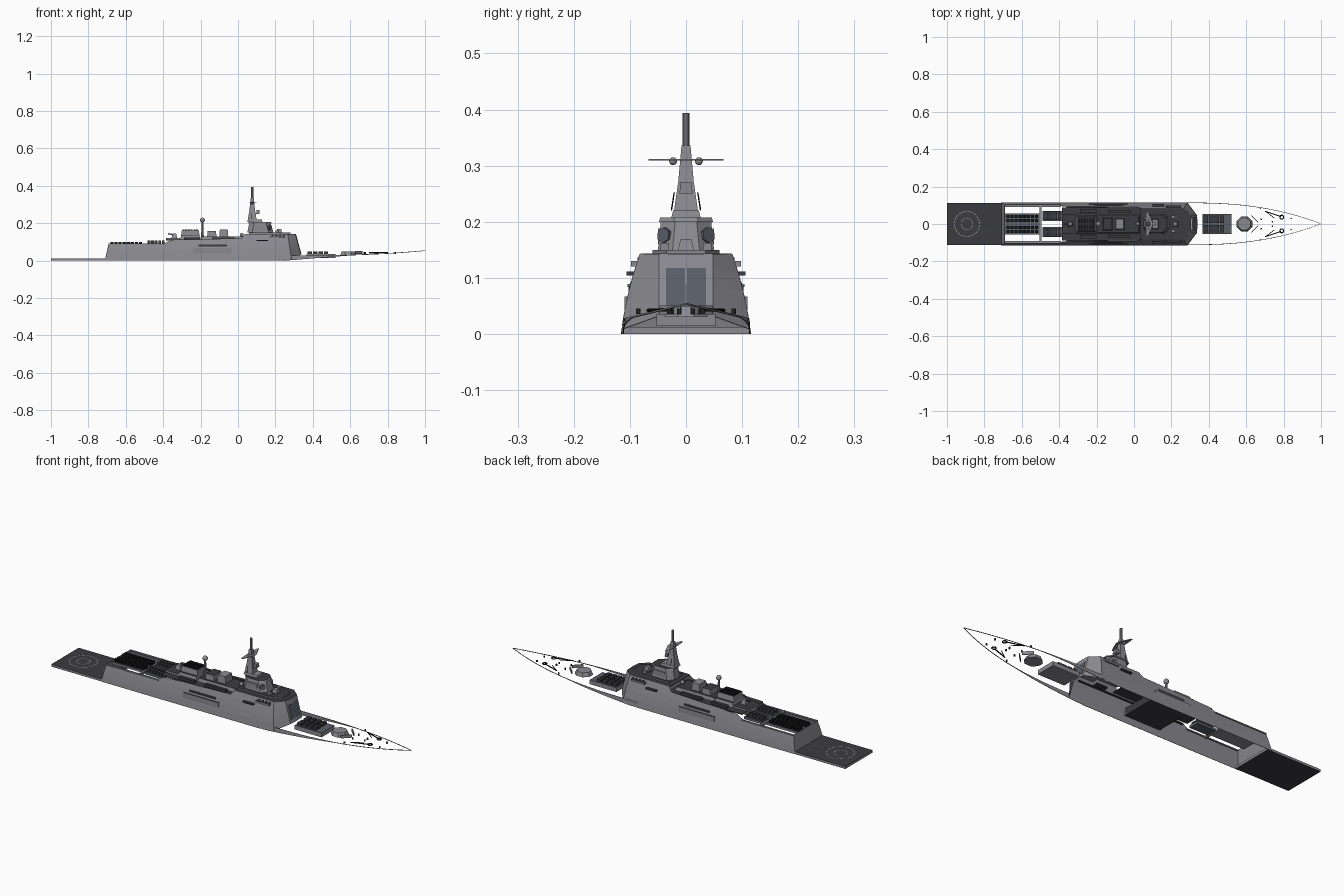
import bpy, bmesh, math
from mathutils import Vector

if "Cube" in bpy.data.objects:
    bpy.data.objects.remove(bpy.data.objects["Cube"], do_unlink=True)


def material(name, rgb):
    m = bpy.data.materials.new(name)
    m.use_nodes = True
    m.diffuse_color = (*rgb, 1)
    m.node_tree.nodes["Principled BSDF"].inputs["Base Color"].default_value = (*rgb, 1)
    return m


GREY = material("hull grey", (0.26, 0.255, 0.28))
DARK = material("deck dark grey", (0.045, 0.043, 0.05))
BLACK = material("black fittings", (0.008, 0.008, 0.008))
SLATE = material("slate panel", (0.1, 0.115, 0.14))
PALE = material("deck marking", (0.45, 0.45, 0.45))


def finish(name, bm, mats, rule=None, closed=True):
    if closed:
        bmesh.ops.recalc_face_normals(bm, faces=bm.faces)
    bm.normal_update()
    if rule:
        for f in bm.faces:
            f.material_index = rule(f)
    me = bpy.data.meshes.new(name)
    bm.to_mesh(me)
    bm.free()
    for m in mats:
        me.materials.append(m)
    ob = bpy.data.objects.new(name, me)
    bpy.context.collection.objects.link(ob)
    return ob


def loft(name, rings, mats, rule=None, cap=True):
    """Skin a list of rings with equal point counts."""
    bm = bmesh.new()
    rows = [[bm.verts.new(p) for p in r] for r in rings]
    n = len(rows[0])
    for a, b in zip(rows, rows[1:]):
        for i in range(n if cap else n - 1):
            j = (i + 1) % n
            bm.faces.new((a[i], a[j], b[j], b[i]))
    if cap:
        bm.faces.new(rows[0])
        bm.faces.new(rows[-1])
    return finish(name, bm, mats, rule, cap)


def top_dark(f):
    return 1 if f.normal.z > 0.9 else 0


def block(name, x, y, z, mat=GREY, inset=0.0, top=None):
    """Box from ranges, with an optional inward slope and roof colour."""
    rings = [[(x[0] + d, y[0] + d, h), (x[1] - d, y[0] + d, h),
              (x[1] - d, y[1] - d, h), (x[0] + d, y[1] - d, h)]
             for h, d in ((z[0], 0), (z[1], inset))]
    return loft(name, rings, [mat, top or mat], top_dark)


def pair(name, x, y, z, *args, **kw):
    block(name + "_left", x, y, z, *args, **kw)
    block(name + "_right", x, (-y[1], -y[0]), z, *args, **kw)


def slab(name, outline, z0, z1, mats):
    """Plate from half an outline, mirrored across the centreline."""
    full = outline + [(x, -y) for x, y in reversed(outline)]
    return loft(name, [[(x, y, z) for x, y in full] for z in (z0, z1)], mats, top_dark)


def rod(name, a, b, r, mat, r2=None, sides=10):
    a, b = Vector(a), Vector(b)
    bm = bmesh.new()
    bmesh.ops.create_cone(bm, cap_ends=True, segments=sides, radius1=r,
                          radius2=r if r2 is None else r2, depth=(b - a).length)
    ob = finish(name, bm, [mat])
    ob.location = (a + b) / 2
    ob.rotation_euler = (b - a).to_track_quat('Z', 'Y').to_euler()
    return ob


def ball(name, c, r, mat=GREY):
    bm = bmesh.new()
    bmesh.ops.create_uvsphere(bm, u_segments=16, v_segments=10, radius=r)
    for f in bm.faces:
        f.smooth = True
    finish(name, bm, [mat]).location = c


def dashes(name, c, r, width, count, fill, mat):
    """Flat ring made of dashes."""
    bm = bmesh.new()
    for i in range(count):
        pts = []
        for a, q in ((0, r), (fill, r), (fill, r + width), (0, r + width)):
            t = math.tau * (i + a) / count
            pts.append(bm.verts.new((c[0] + q * math.cos(t), c[1] + q * math.sin(t), c[2])))
        bm.faces.new(pts)
    finish(name, bm, [mat], closed=False)


def hatches(name, x, y, z, nx, ny, mat=BLACK):
    """Grid of raised hatch lids joined in one mesh."""
    bm = bmesh.new()
    dx, dy = (x[1] - x[0]) / nx, (y[1] - y[0]) / ny
    for i in range(nx):
        for j in range(ny):
            r = bmesh.ops.create_cube(bm, size=1)["verts"]
            bmesh.ops.scale(bm, vec=(dx * 0.8, dy * 0.8, z[1] - z[0]), verts=r)
            bmesh.ops.translate(bm, verts=r, vec=(x[0] + dx * (i + .5), y[0] + dy * (j + .5), sum(z) / 2))
    finish(name, bm, [mat])


def wall_y(z):
    return 0.114 - 0.12 * z - 0.8 * z * z


# flight deck with landing marks
loft("flight_deck", [[(x, y, z) for x, y in ((-1, -.113), (-.69, -.113), (-.69, .113), (-1, .113))]
                     for z in (0, .012)], [GREY, DARK], lambda f: int(abs(f.normal.z) > .9))
dashes("landing_ring_outer", (-.893, 0, .0128), .066, .003, 24, .7, PALE)
dashes("landing_ring_inner", (-.893, 0, .0128), .03, .003, 14, .7, PALE)
block("landing_line", (-.83, -.7), (-.001, .001), (.012, .0128), PALE)

# superstructure shell: (x at foot, x at top, fixed half width or None, foot z, top z)
half = [(-.71, -.69, 0, 0, .09), (-.71, -.69, None, 0, .09), (-.4, -.4, None, 0, .09),
        (-.36, -.36, None, 0, .108), (-.05, -.05, None, 0, .118), (.02, .02, None, 0, .12),
        (.04, .04, None, 0, .142), (.2, .2, None, 0, .142), (.285, .265, None, .008, .142),
        (.335, .305, .047, .032, .142), (.338, .308, 0, .032, .142)]
rings = []
for t in (0, .25, .5, .75, 1):
    row = []
    for xa, xb, w, za, zb in half:
        z = za + (zb - za) * t
        row.append((xa + (xb - xa) * t, wall_y(z) if w is None else w, z))
    rings.append(row + [(x, -y, z) for x, y, z in row[-2::-1]])
shell = loft("superstructure_walls", rings, [GREY], cap=False)
shell.modifiers.new("thickness", 'SOLIDIFY').thickness = 0.002

# decks inside the walls
slab("midship_deck", [(-.385, .087), (.05, .087)], .108, .112, [DARK, DARK])
slab("forward_deck", [(.035, .081), (.265, .081), (.305, .046)], .138, .143, [GREY, DARK])
slab("bridge_roof", [(.06, .06), (.22, .06), (.28, .035)], .143, .15, [GREY, DARK])
block("boat_bay", (-.24, -.035), (-.106, .106), (.03, .066), DARK)
pair("boat_bay_door", (-.24, -.035), (.1, .11), (.032, .067), top=DARK)
pair("boat_bay_opening", (-.21, -.06), (.096, .1025), (.07, .086), DARK)
pair("side_step", (-.36, .25), (.084, .094), (.096, .1), DARK)

# front face panel and bridge windows
loft("front_panel", [[(.338 - .273 * (z - .032) + d, y, z) for y in (-.036, .036) for d in
                      ((0, .002) if y < 0 else (.002, 0))] for z in (.05, .118)], [SLATE])
pair("bridge_wing", (.17, .25), (.055, .098), (.12, .13), top=DARK)
pair("wing_platform", (.1, .16), (.065, .106), (.104, .111), DARK)
for i in range(4):
    pair("bridge_window_%d" % i, (.18 + i * .02, .19 + i * .02), (.08, .0865), (.131, .136), BLACK)

# aft missile cells
block("aft_cell_base", (-.69, -.505), (-.056, .056), (.076, .086), GREY, top=SLATE)
block("aft_cross_beam", (-.505, -.495), (-.1, .1), (.08, .092))
for s, side in ((1, "left"), (-1, "right")):
    ys = sorted((s * .01, s * .05))
    hatches("aft_cell_lids_" + side, (-.685, -.51), ys, (.086, .1), 8, 2)
    ys = sorted((s * .018, s * .068))
    hatches("launcher_lids_" + side, (-.485, -.39), ys, (.092, .108), 5, 2, DARK)
pair("launcher_base", (-.49, -.385), (.015, .07), (.08, .093), SLATE)
pair("side_coaming", (-.69, -.39), (.092, .104), (.084, .089))

# funnel, deckhouses and rear sensors
block("rear_deckhouse", (-.385, -.31), (-.05, .05), (.108, .122), top=DARK)
block("rear_gun_mount", (-.355, -.325), (-.014, .014), (.122, .146), inset=.006)
rod("rear_gun_barrel", (-.34, 0, .138), (-.375, 0, .144), .003, DARK)
block("funnel_house", (-.31, -.2), (-.055, .055), (.11, .135), inset=.006, top=DARK)
block("funnel", (-.305, -.205), (-.04, .04), (.13, .162), inset=.005, top=DARK)
hatches("funnel_grilles", (-.298, -.212), (-.032, .032), (.162, .167), 6, 2)
block("middle_deckhouse", (-.2, .03), (-.05, .05), (.11, .13), inset=.005, top=DARK)
block("middle_house", (-.165, -.115), (-.035, .035), (.13, .158), inset=.003, top=DARK)
block("antenna_house", (-.1, -.052), (-.03, .03), (.13, .167), inset=.003)
rod("radome_post", (-.19, 0, .11), (-.19, 0, .212), .008, GREY, .005)
ball("radome", (-.19, 0, .217), .013)
ball("small_dome", (.02, 0, .138), .01)
pair("deck_locker", (-.29, -.2), (.062, .078), (.112, .124), DARK)
pair("deck_raft", (-.14, -.02), (.06, .075), (.112, .124), DARK)
pair("roof_box", (.2, .22), (.03, .045), (.15, .162))
block("director", (.205, .235), (-.014, .014), (.15, .168), inset=.004)


# radar tower
def octagon(x0, x1, w, z, c):
    half = [(x0, w - c), (x0 + c, w), (x1 - c, w), (x1, w - c)]
    return [(x, y, z) for x, y in half] + [(x, -y, z) for x, y in reversed(half)]


loft("radar_tower", [octagon(.05, .19, .05, .15, .026), octagon(.06, .175, .045, .2, .026)],
     [GREY, DARK], top_dark)
loft("tower_cap", [octagon(.055, .18, .048, .2, .026), octagon(.058, .176, .046, .208, .026)],
     [GREY, DARK], top_dark)
pair("tower_side_array", (.09, .145), (.04, .0495), (.16, .188))
for s, side in ((1, "left"), (-1, "right")):
    rod("tower_array_" + side, (.164, s * .034, .175), (.173, s * .041, .176), .014, SLATE, sides=6)
block("mast_foot", (.05, .13), (-.026, .026), (.208, .22), inset=.003)

# mast
loft("mast", [[(.076 + sx * a, sy * w, z) for sx, sy in ((-1, -1), (1, -1), (1, 1), (-1, 1))]
              for z, a, w in ((.215, .024, .022), (.27, .015, .014), (.336, .008, .008))], [GREY])
rod("mast_pole", (.076, 0, .33), (.076, 0, .394), .006, GREY)
slab("yardarm", [(.062, .02), (.066, .067), (.074, .067), (.1, .008)], .309, .312, [GREY, GREY])
block("mast_platform", (.08, .115), (-.012, .012), (.25, .256))
block("mast_radar", (.098, .114), (-.011, .011), (.256, .27))
for s, side in ((1, "left"), (-1, "right")):
    ball("mast_dome_" + side, (.076, s * .023, .308), .007)
    rod("whip_" + side, (.07, s * .026, .22), (.07, s * .021, .252), .0012, BLACK, sides=6)


# bow gunwale, one thin strip per side
def bow_strip(s):
    low, high = [], []
    for i in range(29):
        x = .2 + .8 * i / 28
        u = max(0, (x - .3) / .7)
        y = s * .1125 * (1 - u ** 2.4)
        zt = .027 + .004 * u + .024 * u ** 2.5
        zb = 0 if x < .25 else min(zt - .003, .08 * (x - .25))
        low.append((x, y, zb))
        high.append((x, y * .99, zt))
    return [low, high]


for s, side in ((1, "left"), (-1, "right")):
    strip = loft("bow_gunwale_" + side, bow_strip(s), [GREY], cap=False)
    strip.modifiers.new("thickness", 'SOLIDIFY').thickness = 0.002

# forward missile cells, gun and breakwater
block("forward_cell_base", (.365, .52), (-.053, .053), (.014, .036), GREY, top=SLATE)
for s, side in ((1, "left"), (-1, "right")):
    hatches("forward_cell_lids_" + side, (.37, .485), sorted((s * .004, s * .048)), (.036, .049), 4, 2, DARK)
loft("gun_turret", [octagon(.547, .633, .039, .03, .024), octagon(.555, .622, .032, .05, .02)], [GREY])
for s, side in ((1, "left"), (-1, "right")):
    loft("breakwater_" + side, [[(.662, s * .008, z), (.625, s * .045, z), (.629, s * .047, z), (.666, s * .01, z)]
                                for z in (.035, .051)], [GREY])
    # anchor gear
    rod("anchor_chain_" + side, (.7, s * .068, .042), (.785, s * .04, .043), .003, BLACK, sides=6)
    rod("chain_branch_" + side, (.705, s * .066, .042), (.75, s * .032, .042), .002, BLACK, sides=6)
    bpy.ops.mesh.primitive_torus_add(location=(.79, s * .037, .043), major_radius=.01, minor_radius=.003,
                                     major_segments=16, minor_segments=6)
    ring = bpy.context.object
    ring.name = "windlass_" + side
    ring.data.materials.append(BLACK)
    for i, (x, y) in enumerate(((.675, .085), (.68, .025), (.74, .012), (.84, .03))):
        rod("bollard_%s_%d" % (side, i), (x, s * y, .036), (x, s * y, .045), .004, DARK)
